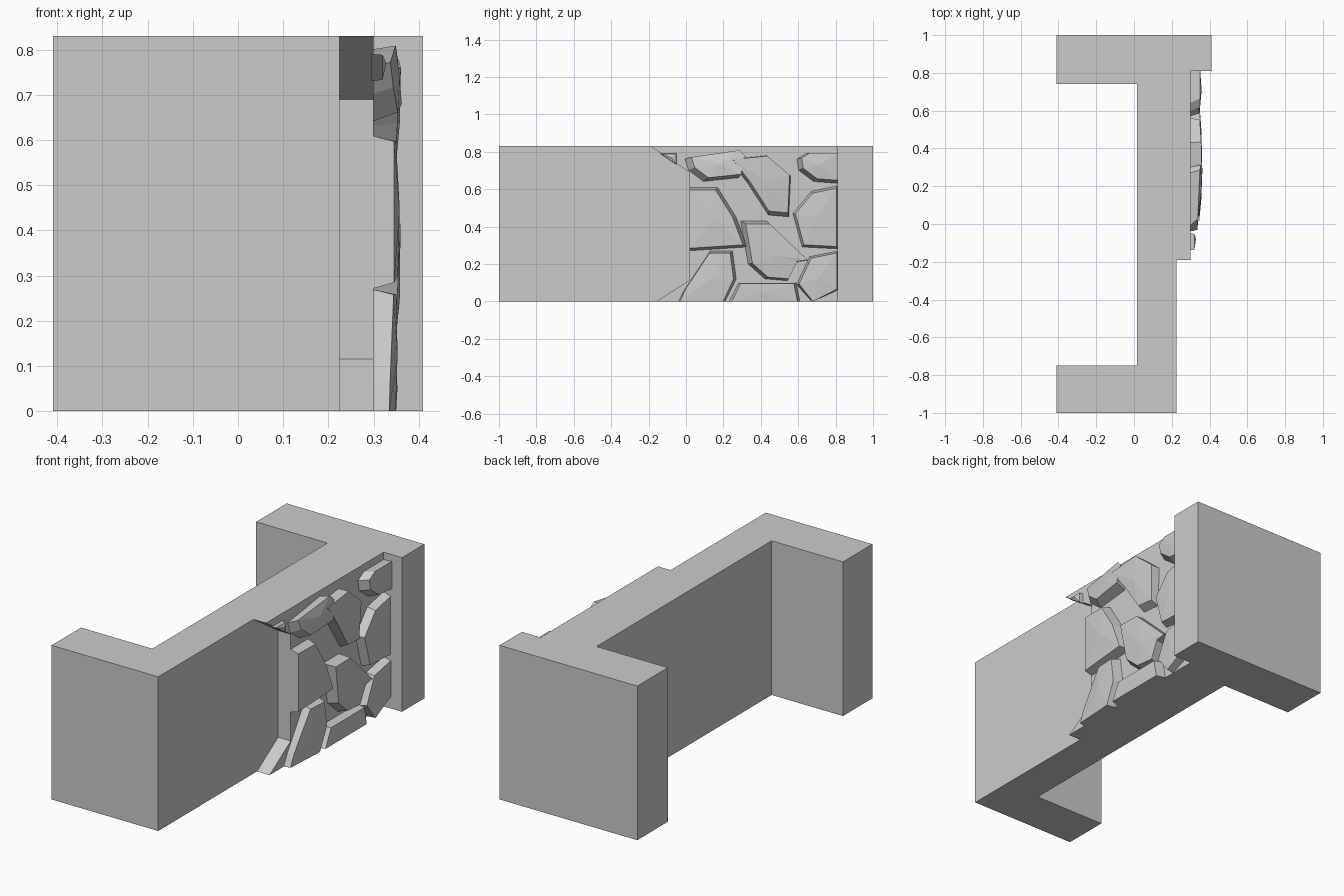
import bpy
import bmesh
from mathutils import Vector

default_cube = bpy.data.objects.get("Cube")
if default_cube:
    bpy.data.objects.remove(default_cube, do_unlink=True)

# One plain grey for the whole model
grey = bpy.data.materials.new("plain_grey")
grey.use_nodes = True
grey.diffuse_color = (0.6, 0.6, 0.6, 1)
grey.node_tree.nodes["Principled BSDF"].inputs["Base Color"].default_value = grey.diffuse_color

HEIGHT = 0.83
FACING = 0.225      # outer face of the plain wall
BACKING = 0.30      # outer face of the mortar behind the stones
PILLAR = 0.81       # near side of the end pillar


def finish(name, bm):
    bmesh.ops.recalc_face_normals(bm, faces=bm.faces[:])
    mesh = bpy.data.meshes.new(name)
    bm.to_mesh(mesh)
    bm.free()
    mesh.materials.append(grey)
    obj = bpy.data.objects.new(name, mesh)
    bpy.context.scene.collection.objects.link(obj)
    return obj


def prism(name, points, offset):
    """Extrude a closed outline along an offset."""
    bm = bmesh.new()
    face = bm.faces.new([bm.verts.new(p) for p in points])
    extruded = bmesh.ops.extrude_face_region(bm, geom=[face])["geom"]
    moved = [v for v in extruded if isinstance(v, bmesh.types.BMVert)]
    bmesh.ops.translate(bm, verts=moved, vec=offset)
    return finish(name, bm)


def stone(name, outline, depth, shift=(0, 0), tilt=(0, 0), bulge=0.008):
    """Chiselled stone: outline in y and z, a shifted smaller face and a raised middle."""
    bm = bmesh.new()
    points = [Vector(p) for p in outline]
    centre = sum(points, Vector((0, 0))) / len(points)
    slope, move = Vector(tilt), Vector(shift)
    base, face = [], []
    for p in points:
        q = centre + (p - centre) * 0.92 + move
        # Cut edges at the ground and pillar stay straight
        if p.y == 0:
            q.y = 0
        if p.x == PILLAR:
            q.x = PILLAR
        base.append(bm.verts.new((BACKING - 0.005, p.x, p.y)))
        face.append(bm.verts.new((depth + slope.dot(q - centre), q.x, q.y)))
    peak = centre + move
    top = bm.verts.new((depth + bulge, peak.x, peak.y))
    bm.faces.new(base)
    for i in range(len(points)):
        j = (i + 1) % len(points)
        bm.faces.new((base[i], base[j], face[j], face[i]))
        bm.faces.new((face[i], face[j], top))
    return finish(name, bm)


# Main wall with a return at each end and a projecting pillar
plan = [(-0.41, -1), (FACING, -1), (FACING, PILLAR), (0.41, PILLAR), (0.41, 1),
        (-0.41, 1), (-0.41, 0.74), (0.015, 0.74), (0.015, -0.75), (-0.41, -0.75)]
prism("wall", [(x, y, 0) for x, y in plan], (0, 0, HEIGHT))

# Mortar panel with broken slanted corners
panel = [(-0.19, HEIGHT), (0.02, 0.69), (0.02, 0.115), (-0.16, 0),
         (PILLAR, 0), (PILLAR, HEIGHT)]
prism("mortar_panel", [(FACING, y, z) for y, z in panel], (BACKING - FACING, 0, 0))

# Upper stones
stone("top_chip", [(-0.14, 0.79), (-0.05, 0.79), (-0.05, 0.73)], 0.32)
stone("top_left_stone", [(-0.01, 0.76), (0.27, 0.8), (0.3, 0.77), (0.28, 0.66), (0.09, 0.64), (0.01, 0.7)],
      0.35, (0.025, 0.015), (0.06, -0.1))
stone("top_middle_stone", [(0.23, 0.76), (0.43, 0.78), (0.56, 0.67), (0.55, 0.45), (0.44, 0.46), (0.33, 0.63)],
      0.35, (0.005, 0.01), (-0.03, 0.04))
stone("top_right_stone", [(0.59, 0.76), (0.64, 0.79), (PILLAR, 0.79), (PILLAR, 0.63), (0.68, 0.64), (0.6, 0.7)],
      0.35, (0.02, 0.01))

# Middle stones
stone("middle_left_stone", [(0.02, 0.61), (0.17, 0.61), (0.27, 0.45), (0.33, 0.29), (0.02, 0.27)],
      0.35, (-0.012, 0), (0.03, 0))
stone("middle_right_stone", [(0.67, 0.59), (0.57, 0.47), (0.62, 0.29), (PILLAR, 0.28), (PILLAR, 0.62)],
      0.345, (0.005, 0))
stone("centre_stone", [(0.29, 0.43), (0.43, 0.43), (0.65, 0.22), (0.59, 0.21), (0.54, 0.11), (0.42, 0.12), (0.33, 0.2)],
      0.35, (0.015, 0), (-0.02, 0.04))

# Lower stones
stone("bottom_left_stone", [(0.13, 0.27), (0.25, 0.27), (0.27, 0.12), (0.21, 0), (-0.04, 0), (-0.01, 0.06)],
      0.345, (-0.005, 0), (0.06, 0))
stone("bottom_middle_stone", [(0.28, 0.1), (0.59, 0.1), (0.61, 0), (0.23, 0)], 0.35, bulge=0.003)
stone("bottom_right_stone", [(0.59, 0.09), (0.66, 0.24), (PILLAR, 0.27), (PILLAR, 0.06), (0.67, 0)],
      0.345, (0.005, 0))
